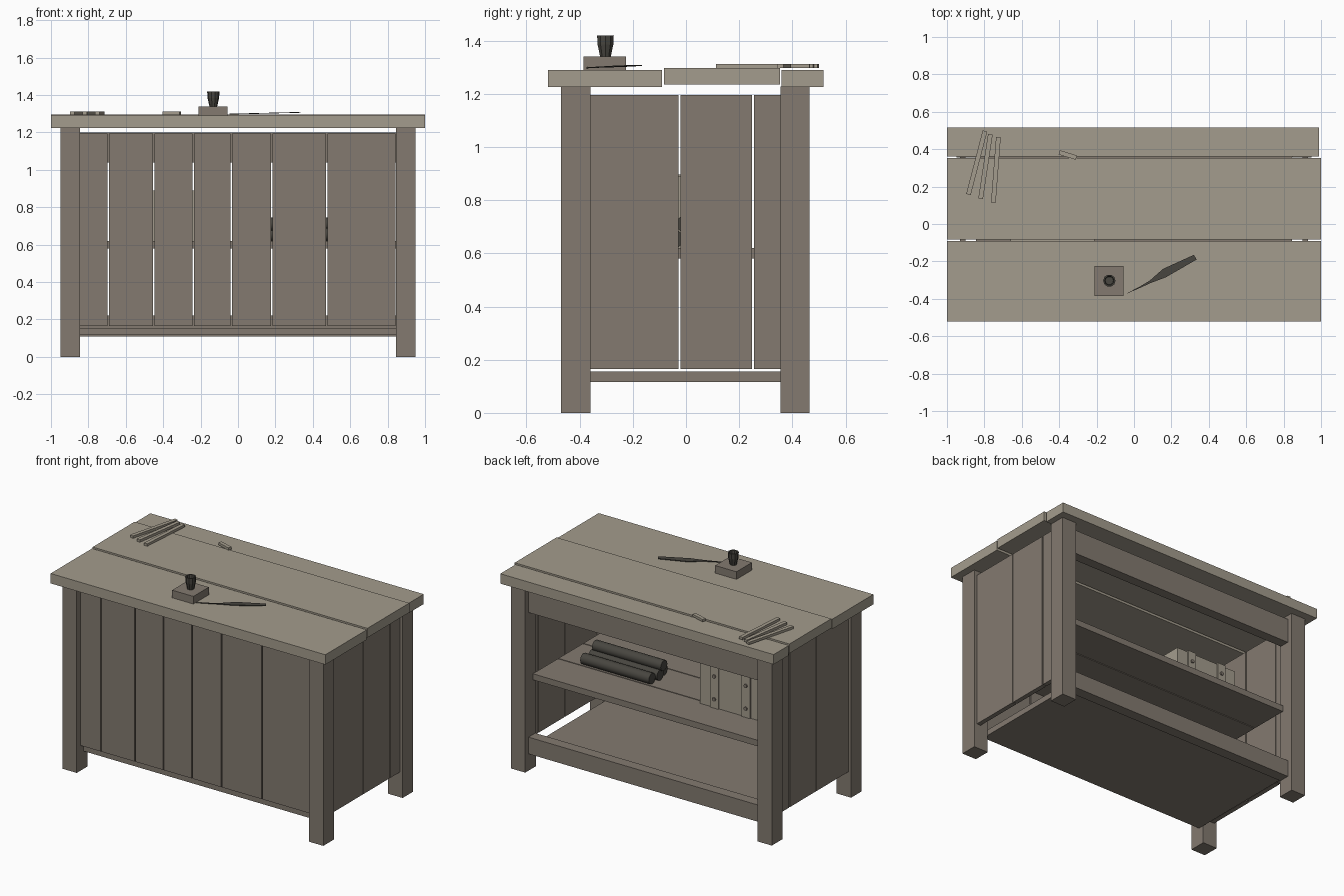
import bpy, bmesh, math
from mathutils import Matrix, Vector

if "Cube" in bpy.data.objects:
    bpy.data.objects.remove(bpy.data.objects["Cube"])


def material(name, rgb):
    m = bpy.data.materials.new(name)
    m.diffuse_color = (*rgb, 1)
    m.use_nodes = True
    m.node_tree.nodes["Principled BSDF"].inputs["Base Color"].default_value = m.diffuse_color
    return m


WOOD = material("brown_wood", (0.227, 0.195, 0.162))
PALE = material("pale_wood", (0.371, 0.333, 0.266))
DARK = material("dark_grey", (0.065, 0.061, 0.051))


def finish(name, bm, mat):
    bmesh.ops.recalc_face_normals(bm, faces=bm.faces)
    me = bpy.data.meshes.new(name)
    bm.to_mesh(me)
    bm.free()
    me.materials.append(mat)
    ob = bpy.data.objects.new(name, me)
    bpy.context.collection.objects.link(ob)
    return ob


def box(name, x, y, z, mat=WOOD, turn=0):
    """Box from (min, max) ranges, optionally turned about its own z axis."""
    bm = bmesh.new()
    bmesh.ops.create_cube(bm, size=1)
    size = Vector((x[1] - x[0], y[1] - y[0], z[1] - z[0]))
    mid = Vector((sum(x) / 2, sum(y) / 2, sum(z) / 2))
    bm.transform(Matrix.Translation(mid) @ Matrix.Rotation(turn, 4, 'Z') @ Matrix.Diagonal((*size, 1)))
    return finish(name, bm, mat)


def stick(name, a, b, width, z, mat):
    """Flat stick laid from point a to point b."""
    length = math.dist(a, b)
    cx, cy = (a[0] + b[0]) / 2, (a[1] + b[1]) / 2
    box(name, (cx - length / 2, cx + length / 2), (cy - width / 2, cy + width / 2), z, mat,
        math.atan2(b[1] - a[1], b[0] - a[0]))


def cylinder(name, centre, radius, depth, axis, sides, mat):
    bm = bmesh.new()
    bmesh.ops.create_cone(bm, cap_ends=True, segments=sides, radius1=radius, radius2=radius, depth=depth)
    rot = Matrix.Rotation(math.pi / 2, 4, axis)
    bm.transform(Matrix.Translation(centre) @ rot)
    return finish(name, bm, mat)


# Legs
for sx in (-1, 1):
    for y in ((-0.47, -0.36), (0.355, 0.465)):
        box("leg", sorted((sx * 0.845, sx * 0.95)), y, (0, 1.228))

# Table top planks
box("top_plank_front", (-1, 1), (-0.52, -0.09), (1.225, 1.29), PALE)
box("top_plank_middle", (-1, 1), (-0.083, 0.353), (1.235, 1.297), PALE)
box("top_plank_back", (-1, 0.99), (0.36, 0.517), (1.225, 1.29), PALE)

# Front panel planks
GAP = 0.004
edges = (-0.849, -0.695, -0.45, -0.24, -0.035, 0.18, 0.475, 0.846)
for a, b in zip(edges, edges[1:]):
    box("front_plank", (a + GAP, b - GAP), (-0.43, -0.40), (0.165, 1.195))

# Side panel planks
edges = (-0.364, -0.025, 0.252, 0.36)
for sx in (-1, 1):
    for a, b in zip(edges, edges[1:]):
        box("side_plank", sorted((sx * 0.90, sx * 0.93)), (a + GAP, b - GAP), (0.165, 1.195))

# Back rails and shelves
box("back_rail_upper", (-0.845, 0.845), (0.365, 0.43), (1.04, 1.2))
box("back_rail_lower", (-0.845, 0.845), (0.36, 0.43), (0.11, 0.22))
box("bottom_shelf", (-0.845, 0.845), (-0.40, 0.36), (0.117, 0.155))
for y in ((-0.40, -0.14), (-0.134, 0.12), (0.126, 0.385)):
    box("middle_shelf_plank", (-0.845, 0.845), y, (0.58, 0.62))

# Stacked rolls on the middle shelf
for x, y, z in ((0.43, 0.095, 0.655), (0.42, 0.025, 0.655), (0.44, -0.045, 0.655), (0.41, 0.0, 0.71)):
    roll = cylinder("roll", (x, y, z), 0.035, 0.5, 'Y', 12, DARK)
    roll.data.shade_smooth()
    roll.data.set_sharp_from_angle(angle=math.radians(40))

# Chest with straps and studs
box("chest", (-0.66, -0.21), (-0.15, 0.155), (0.62, 0.89), PALE)
for x in (-0.32, -0.55):
    box("chest_strap", (x - 0.03, x + 0.03), (-0.158, 0.163), (0.62, 0.897), PALE)
    for z in (0.68, 0.83):
        for y in (-0.16, 0.165):
            cylinder("chest_stud", (x, y, z), 0.012, 0.012, 'X', 8, WOOD)

# Inkwell block and cup
box("inkwell_block", (-0.21, -0.055), (-0.385, -0.225), (1.29, 1.34))
bm = bmesh.new()
profile = ((0, 1.34), (0.021, 1.34), (0.031, 1.385), (0.033, 1.42), (0.025, 1.42), (0.022, 1.40), (0, 1.40))
verts = [bm.verts.new((r, 0, z)) for r, z in profile]
segs = [bm.edges.new(p) for p in zip(verts, verts[1:])]
bmesh.ops.spin(bm, geom=verts + segs, cent=(0, 0, 0), axis=(0, 0, 1), angle=2 * math.pi, steps=10)
bmesh.ops.remove_doubles(bm, verts=bm.verts, dist=0.0005)
bm.transform(Matrix.Translation((-0.132, -0.303, 0)))
finish("ink_cup", bm, DARK)

# Feather pen, rising slightly to its tip
outline = ((-0.045, -0.375), (0.04, -0.338), (0.09, -0.315), (0.17, -0.285), (0.335, -0.19),
           (0.32, -0.165), (0.155, -0.24), (0.085, -0.302), (0.035, -0.332))
bm = bmesh.new()
face = bm.faces.new([bm.verts.new((x, y, 1.296 + 0.025 * (x + 0.045))) for x, y in outline])
up = bmesh.ops.extrude_face_region(bm, geom=[face])
bmesh.ops.translate(bm, verts=[v for v in up["geom"] if isinstance(v, bmesh.types.BMVert)], vec=(0, 0, 0.004))
finish("feather_pen", bm, DARK)

# Loose sticks on the table top
for a, b in (((-0.885, 0.158), (-0.797, 0.497)), ((-0.82, 0.135), (-0.768, 0.48)), ((-0.752, 0.113), (-0.725, 0.465))):
    stick("loose_stick", a, b, 0.025, (1.297, 1.313), PALE)
stick("small_offcut", (-0.40, 0.383), (-0.308, 0.355), 0.024, (1.297, 1.313), PALE)
